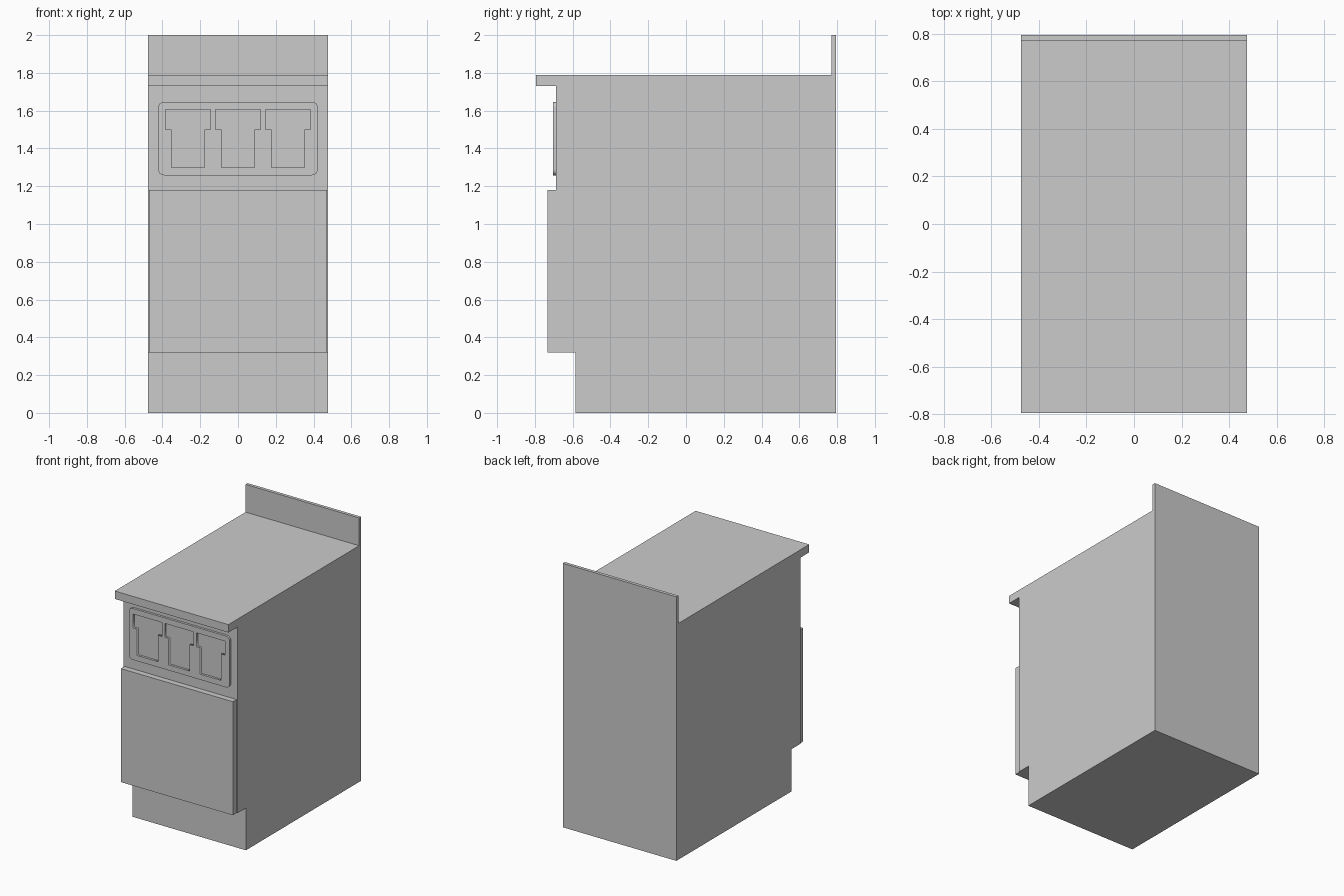
import bpy, bmesh, math

if "Cube" in bpy.data.objects:
    bpy.data.objects.remove(bpy.data.objects["Cube"])

W = 0.476            # half width of the cabinet
BACK = 0.795


def prism(name, half_width, profile):
    """Extrude a (y, z) side profile symmetrically across x."""
    bm = bmesh.new()
    face = bm.faces.new([bm.verts.new((-half_width, y, z)) for y, z in profile])
    ext = bmesh.ops.extrude_face_region(bm, geom=[face])
    moved = [v for v in ext["geom"] if isinstance(v, bmesh.types.BMVert)]
    bmesh.ops.translate(bm, verts=moved, vec=(2 * half_width, 0, 0))
    bmesh.ops.recalc_face_normals(bm, faces=bm.faces[:])
    mesh = bpy.data.meshes.new(name)
    bm.to_mesh(mesh)
    bm.free()
    obj = bpy.data.objects.new(name, mesh)
    bpy.context.collection.objects.link(obj)
    return obj


def box_profile(y0, y1, z0, z1):
    return [(y0, z0), (y1, z0), (y1, z1), (y0, z1)]


def rounded_rect(x0, x1, z0, z1, r, steps=6):
    pts = []
    corners = [(x1 - r, z1 - r), (x0 + r, z1 - r), (x0 + r, z0 + r), (x1 - r, z0 + r)]
    for i, (cx, cz) in enumerate(corners):
        for s in range(steps + 1):
            a = math.pi / 2 * (i + s / steps)
            pts.append((cx + r * math.cos(a), cz + r * math.sin(a)))
    return pts


def plate(name, outlines, y0, y1):
    """Front-facing plate: first outline is the rim, the others are openings."""
    curve = bpy.data.curves.new(name, "CURVE")
    curve.dimensions = "2D"
    curve.fill_mode = "BOTH"
    curve.extrude = (y1 - y0) / 2
    for pts in outlines:
        sp = curve.splines.new("POLY")
        sp.points.add(len(pts) - 1)
        for p, (x, z) in zip(sp.points, pts):
            p.co = (x, z, 0, 1)
        sp.use_cyclic_u = True
    obj = bpy.data.objects.new(name, curve)
    bpy.context.collection.objects.link(obj)
    obj.rotation_euler = (math.pi / 2, 0, 0)
    obj.location.y = (y0 + y1) / 2
    bpy.ops.object.select_all(action="DESELECT")
    obj.select_set(True)
    bpy.context.view_layer.objects.active = obj
    bpy.ops.object.convert(target="MESH")
    return bpy.context.view_layer.objects.active


# Cabinet body with recessed toe kick
prism("cabinet_body", W, [(-0.585, 0), (BACK, 0), (BACK, 1.73), (-0.688, 1.73),
                          (-0.688, 0.32), (-0.585, 0.32)])

# Worktop with its upstand along the back, one continuous slab
prism("worktop", W, [(-0.795, 1.73), (BACK, 1.73), (BACK, 2.0), (0.77, 2.0),
                     (0.77, 1.79), (-0.795, 1.79)])

# Door front
prism("door", 0.47, box_profile(-0.732, -0.688, 0.32, 1.18))

# Dispenser panel with three stepped openings
outlines = [rounded_rect(-0.422, 0.422, 1.258, 1.647, 0.03)]
for cx in (-0.265, 0, 0.265):
    half = [(0.088, 1.30), (0.088, 1.50), (0.12, 1.50), (0.12, 1.605)]
    outlines.append([(cx + x, z) for x, z in half] +
                    [(cx - x, z) for x, z in reversed(half)])
plate("dispenser_panel", outlines, -0.705, -0.688)
